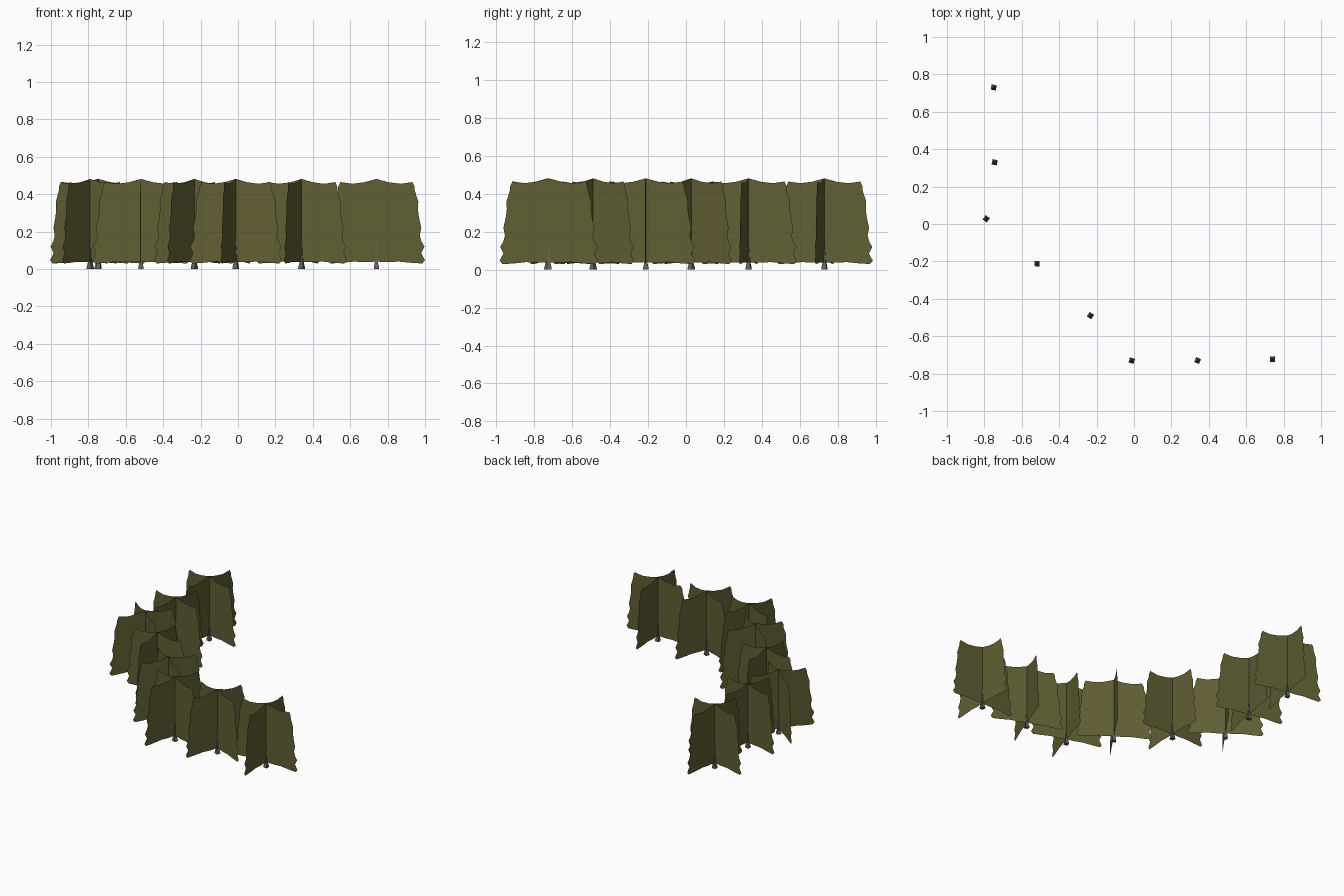
import bpy, bmesh
from math import radians, cos, sin, pi

if "Cube" in bpy.data.objects:
    bpy.data.objects.remove(bpy.data.objects["Cube"])


def material(name, rgb):
    m = bpy.data.materials.new(name)
    m.diffuse_color = (*rgb, 1)
    m.use_nodes = True
    m.node_tree.nodes["Principled BSDF"].inputs["Base Color"].default_value = m.diffuse_color
    return m


LEAF = material("olive_leaf", (0.12, 0.115, 0.035))
BARK = material("grey_bark", (0.13, 0.12, 0.11))

# Ragged outline of half a foliage card: (distance from stem, height)
HALF = [(0, 0.04), (0.06, 0.037), (0.12, 0.04), (0.19, 0.033), (0.245, 0.03),
        (0.26, 0.047), (0.24, 0.085), (0.257, 0.12), (0.24, 0.15), (0.232, 0.18),
        (0.24, 0.22), (0.227, 0.28), (0.222, 0.32), (0.224, 0.36), (0.205, 0.42),
        (0.204, 0.44), (0.193, 0.465), (0.13, 0.456), (0.065, 0.464), (0, 0.482)]


def finish(bm, name, mat, loc, yaw):
    mesh = bpy.data.meshes.new(name)
    bm.to_mesh(mesh)
    bm.free()
    mesh.materials.append(mat)
    ob = bpy.data.objects.new(name, mesh)
    ob.location = (*loc, 0)
    ob.rotation_euler.z = yaw
    bpy.context.collection.objects.link(ob)


def foliage(i, loc, yaw):
    # Two crossed vertical cards, made of four radiating halves
    bm = bmesh.new()
    for k in range(4):
        c, s = cos(k * pi / 2), sin(k * pi / 2)
        bm.faces.new([bm.verts.new((r * c, r * s, z)) for r, z in HALF])
    bmesh.ops.remove_doubles(bm, verts=bm.verts, dist=1e-5)
    bmesh.ops.triangulate(bm, faces=bm.faces[:])
    finish(bm, f"bush_foliage_{i}", LEAF, loc, yaw)


def stem(i, loc, yaw):
    # Four-sided flared stem ending in a thin spike
    bm = bmesh.new()
    rings = [[bm.verts.new((x * r, y * r, z)) for x, y in
              ((-1, -1), (1, -1), (1, 1), (-1, 1))]
             for r, z in ((0.014, 0), (0.014, 0.008), (0.008, 0.04))]
    tip = bm.verts.new((0, 0, 0.165))
    bm.faces.new(rings[0][::-1])
    for k in range(4):
        n = (k + 1) % 4
        for a, b in zip(rings, rings[1:]):
            bm.faces.new((a[k], a[n], b[n], b[k]))
        bm.faces.new((rings[-1][k], rings[-1][n], tip))
    finish(bm, f"bush_stem_{i}", BARK, loc, yaw)


# Hedge row: x, y, yaw in degrees
BUSHES = [(-0.75, 0.73, -11), (-0.745, 0.33, -11), (-0.79, 0.028, -35),
          (-0.519, -0.212, -1), (-0.233, -0.49, -34), (-0.012, -0.73, -18),
          (0.34, -0.73, -21), (0.74, -0.723, 0)]

for i, (x, y, deg) in enumerate(BUSHES, 1):
    foliage(i, (x, y), radians(deg))
    stem(i, (x, y), radians(deg))
